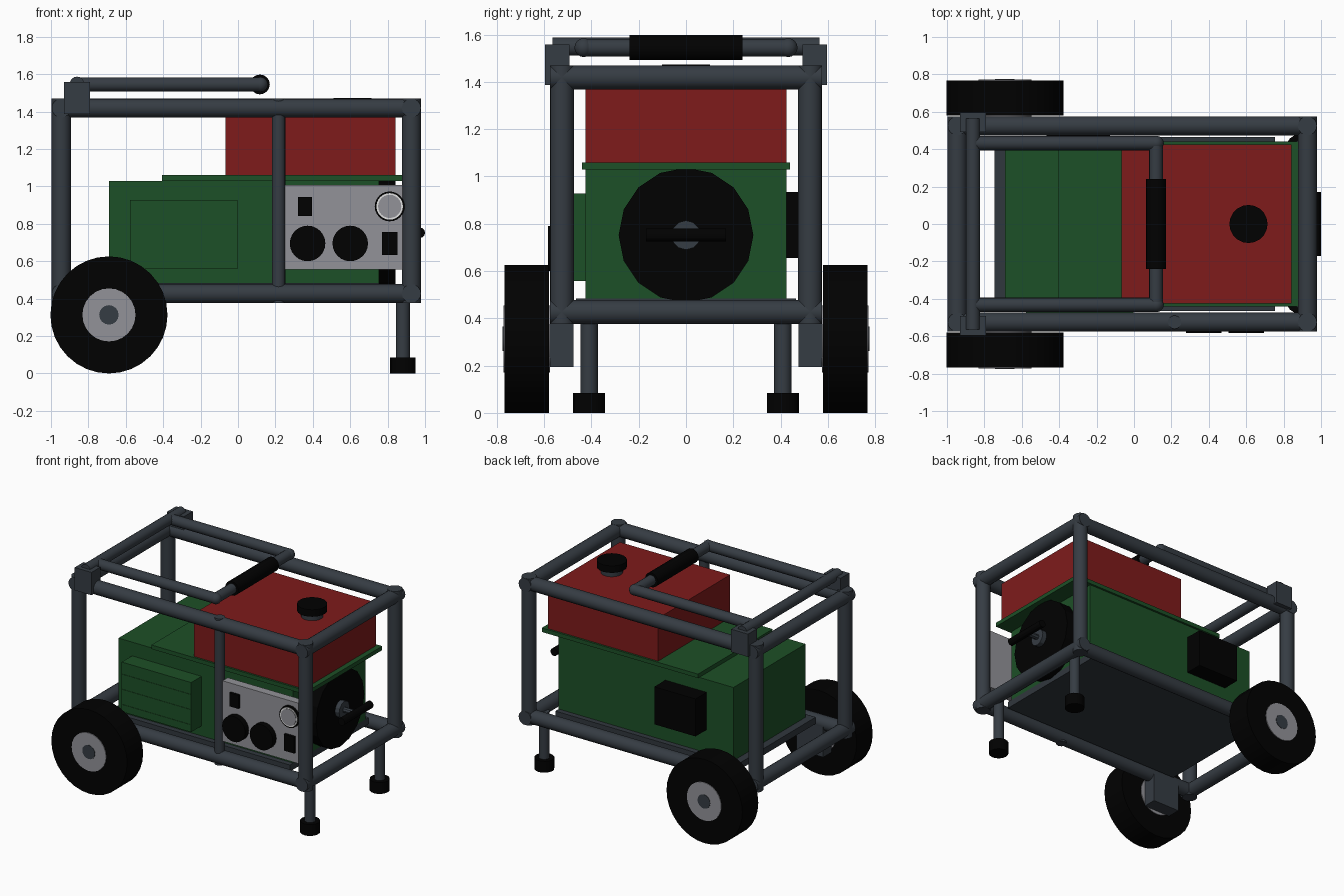
import bpy, bmesh, math
from mathutils import Vector

cube = bpy.data.objects.get("Cube")
if cube:
    bpy.data.objects.remove(cube, do_unlink=True)


def material(name, r, g, b):
    m = bpy.data.materials.new(name)
    m.use_nodes = True
    m.diffuse_color = (r, g, b, 1)
    m.node_tree.nodes["Principled BSDF"].inputs["Base Color"].default_value = (r, g, b, 1)
    return m


STEEL = material("steel_grey", 0.036, 0.045, 0.056)
GREEN = material("engine_green", 0.012, 0.08, 0.02)
RED = material("tank_red", 0.21, 0.011, 0.011)
BLACK = material("rubber_black", 0.0003, 0.0003, 0.0003)
GREY = material("panel_grey", 0.29, 0.29, 0.315)
WHITE = material("gauge_white", 0.75, 0.75, 0.75)
BASE = material("base_grey", 0.03, 0.038, 0.047)


def finish(bm, name, mat, smooth=False):
    mesh = bpy.data.meshes.new(name)
    bm.to_mesh(mesh)
    bm.free()
    obj = bpy.data.objects.new(name, mesh)
    bpy.context.collection.objects.link(obj)
    mesh.materials.append(mat)
    if smooth:
        bpy.ops.object.select_all(action="DESELECT")
        obj.select_set(True)
        bpy.context.view_layer.objects.active = obj
        bpy.ops.object.shade_smooth_by_angle()
    return obj


def box(name, mat, xs, ys, zs):
    """Box from its extents along each axis."""
    bm = bmesh.new()
    bmesh.ops.create_cube(bm, size=1)
    spans = (xs, ys, zs)
    for v in bm.verts:
        v.co = [sum(s) / 2 + c * (s[1] - s[0]) for c, s in zip(v.co, spans)]
    return finish(bm, name, mat)


def rod(name, mat, a, b, radius, sides=16, smooth=True, ball=0, extend=0):
    """Cylinder between two points, with optional round or overrunning ends."""
    a, b = Vector(a), Vector(b)
    turn = (b - a).to_track_quat("Z", "Y")
    bm = bmesh.new()
    bmesh.ops.create_cone(bm, cap_ends=True, segments=sides, radius1=radius,
                          radius2=radius, depth=(b - a).length + 2 * extend)
    bmesh.ops.rotate(bm, verts=bm.verts, matrix=turn.to_matrix())
    bmesh.ops.translate(bm, verts=bm.verts, vec=(a + b) / 2)
    if ball:
        for end in (a, b):
            new = bmesh.ops.create_uvsphere(bm, u_segments=12, v_segments=8, radius=ball)
            bmesh.ops.translate(bm, verts=new["verts"], vec=end)
    return finish(bm, name, mat, smooth)


# Tubular cage, posts and cross rails overrunning at the corners
X0, X1, Y, Z0, Z1, R = -0.945, 0.927, 0.525, 0.427, 1.419, 0.051
for x, end in ((X0, "wheel_end"), (X1, "starter_end")):
    for s in (-1, 1):
        rod(f"cage_post_{end}", STEEL, (x, s * Y, Z0), (x, s * Y, Z1), R, extend=R)
    for z in (Z0, Z1):
        rod(f"cage_cross_rail_{end}", STEEL, (x, -Y, z), (x, Y, z), R, extend=R)
for s in (-1, 1):
    for z in (Z0, Z1):
        rod("cage_long_rail", STEEL, (X0, s * Y, z), (X1, s * Y, z), R)
rod("cage_middle_post", STEEL, (0.217, -Y, Z0), (0.217, -Y, Z1), 0.036, extend=R)

# Running gear and carrying handle, one set per side
for s, side in ((-1, "front"), (1, "back")):
    WX, WZ = -0.69, 0.313
    rod(f"{side}_tyre", BLACK, (WX, s * 0.58, WZ), (WX, s * 0.768, WZ), 0.313, 32)
    rod(f"{side}_wheel_rim", GREY, (WX, s * 0.575, WZ), (WX, s * 0.773, WZ), 0.142, 24)
    rod(f"{side}_axle", STEEL, (WX, s * 0.52, WZ), (WX, s * 0.776, WZ), 0.052, 16)
    box(f"{side}_axle_bracket", STEEL, (WX - 0.11, WX + 0.11),
        sorted((s * 0.475, s * 0.575)), (0.195, 0.43))
    rod(f"{side}_leg", STEEL, (0.882, s * 0.41, 0.06), (0.882, s * 0.41, 0.43), 0.037)
    rod(f"{side}_foot", BLACK, (0.882, s * 0.41, 0), (0.882, s * 0.41, 0.085), 0.068)
    box(f"{side}_handle_pivot", STEEL, (-0.93, -0.791), sorted((s * 0.493, s * 0.597)),
        (1.388, 1.558))
    rod(f"{side}_handle_arm", STEEL, (-0.858, s * 0.432, 1.545), (0.12, s * 0.432, 1.545),
        0.038, ball=0.04)
rod("handle_pivot_bar", STEEL, (-0.861, -0.565, 1.549), (-0.861, 0.565, 1.549), 0.038)
rod("handle_bar", STEEL, (0.118, -0.43, 1.545), (0.118, 0.43, 1.545), 0.037)
rod("handle_grip", BLACK, (0.117, -0.24, 1.545), (0.117, 0.24, 1.545), 0.053)

# Engine housing on its base
box("base_plate", BASE, (-0.745, 0.753), (-0.465, 0.465), (0.435, 0.484))
box("engine_housing", GREEN, (-0.689, 0.753), (-0.425, 0.425), (0.484, 1.03))
box("engine_top_plate", GREEN, (-0.407, 0.882), (-0.44, 0.44), (1.03, 1.06))
box("vent_cover", GREEN, (-0.577, -0.004), (-0.547, -0.425), (0.558, 0.928))
for i in range(3):
    z = 0.602 + i * 0.113
    box("vent_slat", GREEN, (-0.577, -0.004), (-0.55, -0.54), (z, z + 0.012))
box("exhaust_box", BLACK, (-0.467, -0.127), (0.425, 0.555), (0.655, 0.935))

# Fuel tank and cap
box("fuel_tank", RED, (-0.067, 0.843), (-0.425, 0.425), (1.06, 1.38))
rod("filler_neck", STEEL, (0.612, 0, 1.38), (0.612, 0, 1.435), 0.075, 20)
rod("filler_cap", BLACK, (0.612, 0, 1.422), (0.612, 0, 1.474), 0.102, 20)

# Pull starter
SZ = 0.752
rod("starter_cover", BLACK, (0.753, 0, SZ), (0.843, 0, SZ), 0.285, 16, smooth=False)
rod("starter_hub", STEEL, (0.843, 0, SZ), (0.878, 0, SZ), 0.062, 12)
rod("starter_cord", STEEL, (0.87, 0, SZ), (0.97, 0, SZ), 0.02, 8)
rod("starter_grip", BLACK, (0.972, -0.17, SZ), (0.972, 0.17, SZ), 0.028, 12)

# Control panel
PY = -0.54
box("control_panel", GREY, (0.25, 0.9), (PY, -0.478), (0.556, 1.007))
for x in (0.372, 0.6):
    rod("power_socket", BLACK, (x, PY, 0.695), (x, PY - 0.043, 0.695), 0.095, 24)
box("power_switch", BLACK, (0.32, 0.395), (PY - 0.02, PY), (0.843, 0.943))
box("breaker_switch", BLACK, (0.77, 0.854), (PY - 0.02, PY), (0.633, 0.755))
for part, mat, radius, lift in (("bezel", BLACK, 0.08, 0.018), ("rim", WHITE, 0.071, 0.021),
                                ("face", GREY, 0.062, 0.024)):
    rod(f"gauge_{part}", mat, (0.811, PY, 0.893), (0.811, PY - lift, 0.893), radius, 24)
